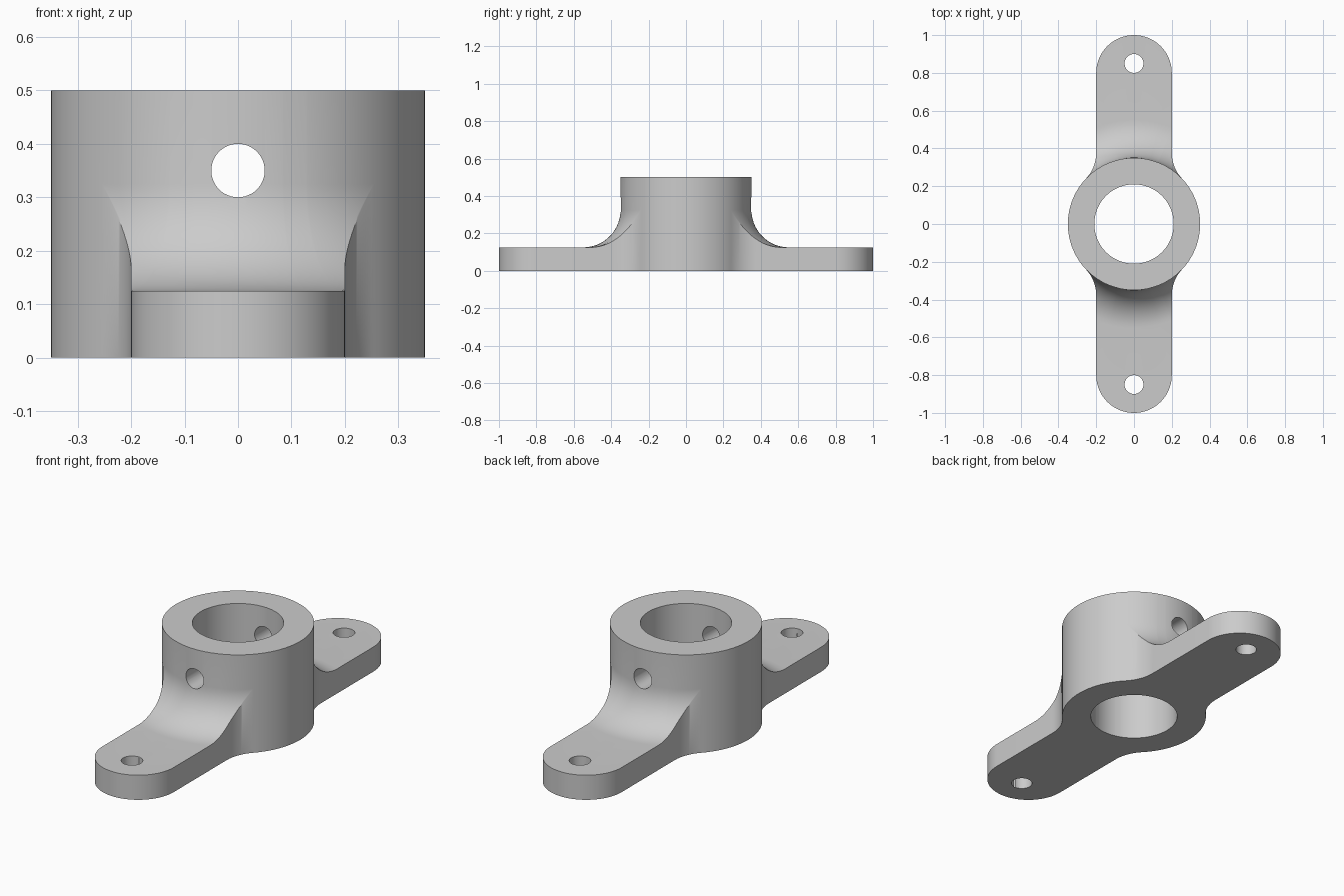
import bpy, bmesh
from math import cos, sin, pi, atan2, hypot, asin, sqrt
from mathutils import Matrix

cube = bpy.data.objects.get("Cube")
if cube:
    bpy.data.objects.remove(cube)

HUB_R, HUB_H, BORE_R = 0.35, 0.5, 0.21
ARM_W, ARM_H, CAP_Y = 0.2, 0.125, 0.8     # half width, thickness, cap centre
FIL = 0.2                                 # fillet radius, plan and section
RIM = HUB_R + FIL                         # radius where the fillet meets the arm
STEPS = 14

metal = bpy.data.materials.new("grey metal")
metal.use_nodes = True
colour = (0.6, 0.6, 0.6, 1)
metal.diffuse_color = colour
metal.node_tree.nodes["Principled BSDF"].inputs["Base Color"].default_value = colour


def arc(cx, cy, r, a0, a1, n):
    return [(cx + r * cos(a0 + (a1 - a0) * i / n),
             cy + r * sin(a0 + (a1 - a0) * i / n)) for i in range(n + 1)]


def outline():
    """Plan outline: hub arc, concave corner, straight side, round end; mirrored."""
    fx = ARM_W + FIL
    fy = sqrt(RIM ** 2 - fx ** 2)
    t = atan2(fy, fx)
    rim_y = sqrt(RIM ** 2 - ARM_W ** 2)
    q = arc(0, 0, HUB_R, 0, t, 20)
    q += arc(fx, fy, FIL, t + pi, pi, 20)[1:]
    q += [(ARM_W, fy + (rim_y - fy) * i / 10) for i in range(1, 11)]
    q += arc(0, CAP_Y, ARM_W, 0, pi / 2, 24)
    half = q + [(-x, y) for x, y in reversed(q[:-1])]
    return half + [(x, -y) for x, y in reversed(half[1:-1])]


def section(r):
    """Closed radial section of the body where the plan radius is r."""
    pts = [(BORE_R, 0), (r, 0)]
    reach = max(0.0, min(1.0, (RIM - r) / FIL))
    a0 = asin(reach)
    curve = []
    for i in range(STEPS + 1):
        a = a0 + (pi / 2 - a0) * i / STEPS
        curve.append((RIM - FIL * sin(a), ARM_H + FIL * (1 - cos(a))))
    pts.append((r, curve[0][1]))
    return pts + curve + [(HUB_R, HUB_H), (BORE_R, HUB_H)]


def make_object(name, bm):
    mesh = bpy.data.meshes.new(name)
    bm.to_mesh(mesh)
    bm.free()
    obj = bpy.data.objects.new(name, mesh)
    bpy.context.collection.objects.link(obj)
    mesh.materials.append(metal)
    return obj


# Body: radial sections joined around the plan outline
bm = bmesh.new()
columns = []
for x, y in outline():
    r = hypot(x, y)
    columns.append([bm.verts.new((x / r * s, y / r * s, z)) for s, z in section(r)])
for i, a in enumerate(columns):
    b = columns[(i + 1) % len(columns)]
    for j in range(len(a)):
        k = (j + 1) % len(a)
        bm.faces.new((a[j], b[j], b[k], a[k]))
bmesh.ops.remove_doubles(bm, verts=bm.verts, dist=1e-5)
bmesh.ops.dissolve_degenerate(bm, edges=bm.edges, dist=1e-5)
bmesh.ops.recalc_face_normals(bm, faces=bm.faces)
body = make_object("flanged_hub", bm)


# Bolt holes in the arms and the cross hole through the hub
def drill(name, centre, length, rotation):
    cut = bmesh.new()
    bmesh.ops.create_cone(cut, cap_ends=True, segments=48, radius1=0.05, radius2=0.05,
                          depth=length, matrix=Matrix.Translation(centre) @ rotation)
    cutter = make_object(name, cut)
    cutter.hide_render = True
    mod = body.modifiers.new(name, "BOOLEAN")
    mod.operation = "DIFFERENCE"
    mod.solver = "EXACT"
    mod.object = cutter
    bpy.ops.object.modifier_apply(modifier=name)
    bpy.data.objects.remove(cutter)


bpy.ops.object.select_all(action="DESELECT")
body.select_set(True)
bpy.context.view_layer.objects.active = body
for side in (-1, 1):
    drill("bolt_hole", (0, side * 0.85, 0.06), 0.4, Matrix.Identity(4))
drill("cross_hole", (0, 0, 0.35), 1.2, Matrix.Rotation(pi / 2, 4, "X"))

bpy.ops.object.shade_smooth_by_angle(angle=pi / 6)
